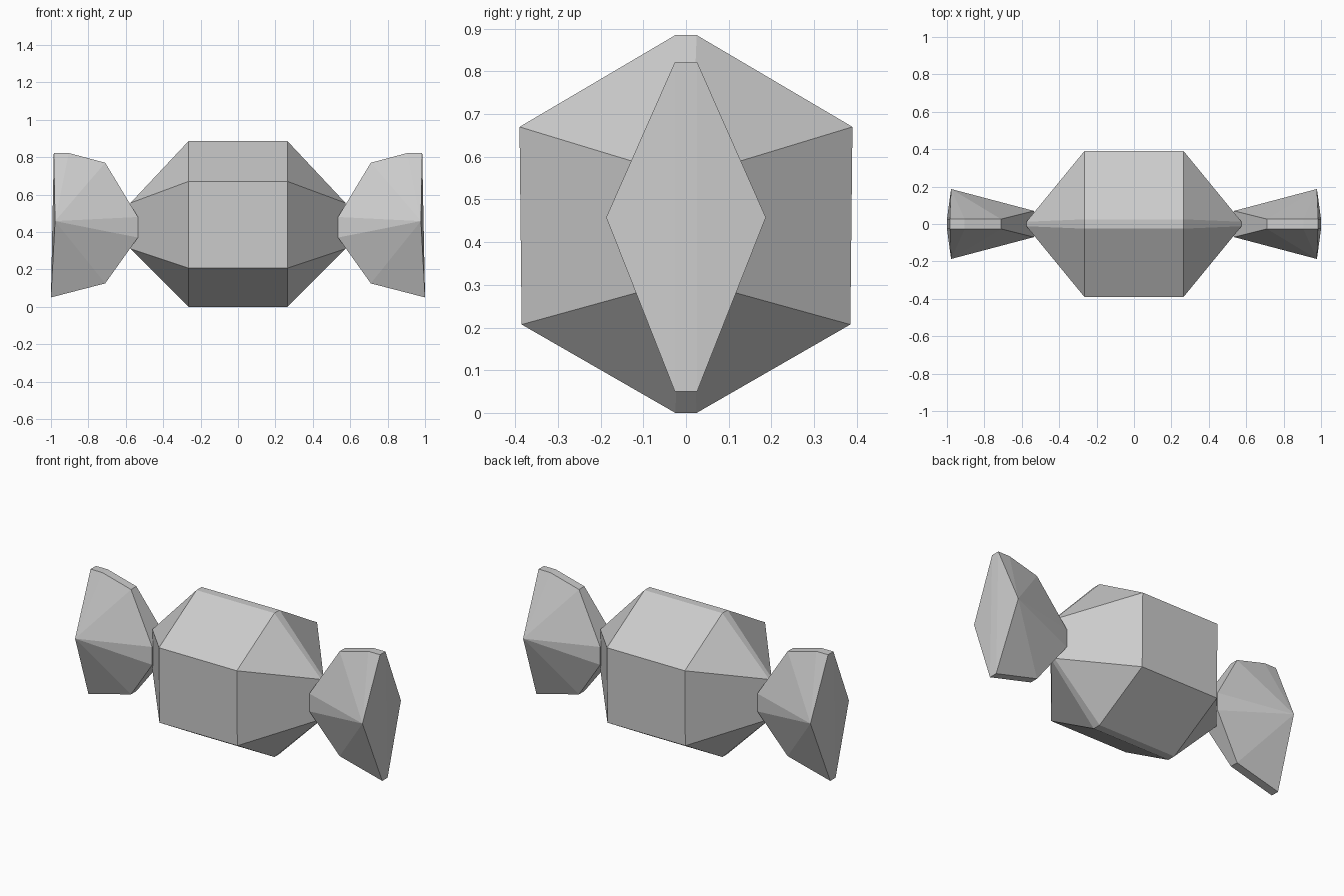
import bpy, bmesh

if "Cube" in bpy.data.objects:
    bpy.data.objects.remove(bpy.data.objects["Cube"])


def hull(name, points):
    """Flat-faced convex solid from half points, mirrored in y."""
    bm = bmesh.new()
    for x, y, z in points:
        for s in (-1, 1):
            bm.verts.new((x, s * y, z))
    res = bmesh.ops.convex_hull(bm, input=bm.verts[:])
    loose = [v for v in bm.verts if not v.link_faces]
    bmesh.ops.delete(bm, geom=loose, context='VERTS')
    bmesh.ops.dissolve_limit(bm, angle_limit=0.02, verts=bm.verts[:], edges=bm.edges[:])
    bmesh.ops.recalc_face_normals(bm, faces=bm.faces[:])
    mesh = bpy.data.meshes.new(name)
    bm.to_mesh(mesh)
    bm.free()
    obj = bpy.data.objects.new(name, mesh)
    bpy.context.collection.objects.link(obj)
    return obj


# Sweet body: hexagonal prism pinched to a short upright edge at each end
hexagon = [(0.025, 0.885), (0.39, 0.67), (0.385, 0.207), (0.025, 0.0)]
pinch = [(0.012, 0.555), (0.012, 0.31)]
body = []
for s in (-1, 1):
    body += [(s * 0.265, y, z) for y, z in hexagon]
    body += [(s * 0.575, y, z) for y, z in pinch]
hull("sweet_body", body)

# Twisted wrapper ends: narrow neck flaring to a tall diamond
wrapper = hull("wrapper_ends", [
    (0.535, 0.07, 0.48), (0.535, 0.07, 0.37),
    (0.71, 0.026, 0.77), (0.71, 0.026, 0.125),
    (0.905, 0.026, 0.822), (0.985, 0.026, 0.822),
    (0.978, 0.187, 0.458), (1.0, 0.026, 0.05),
])
mirror = wrapper.modifiers.new("other_end", 'MIRROR')
mirror.use_axis = (True, False, False)
mirror.use_mirror_merge = False
